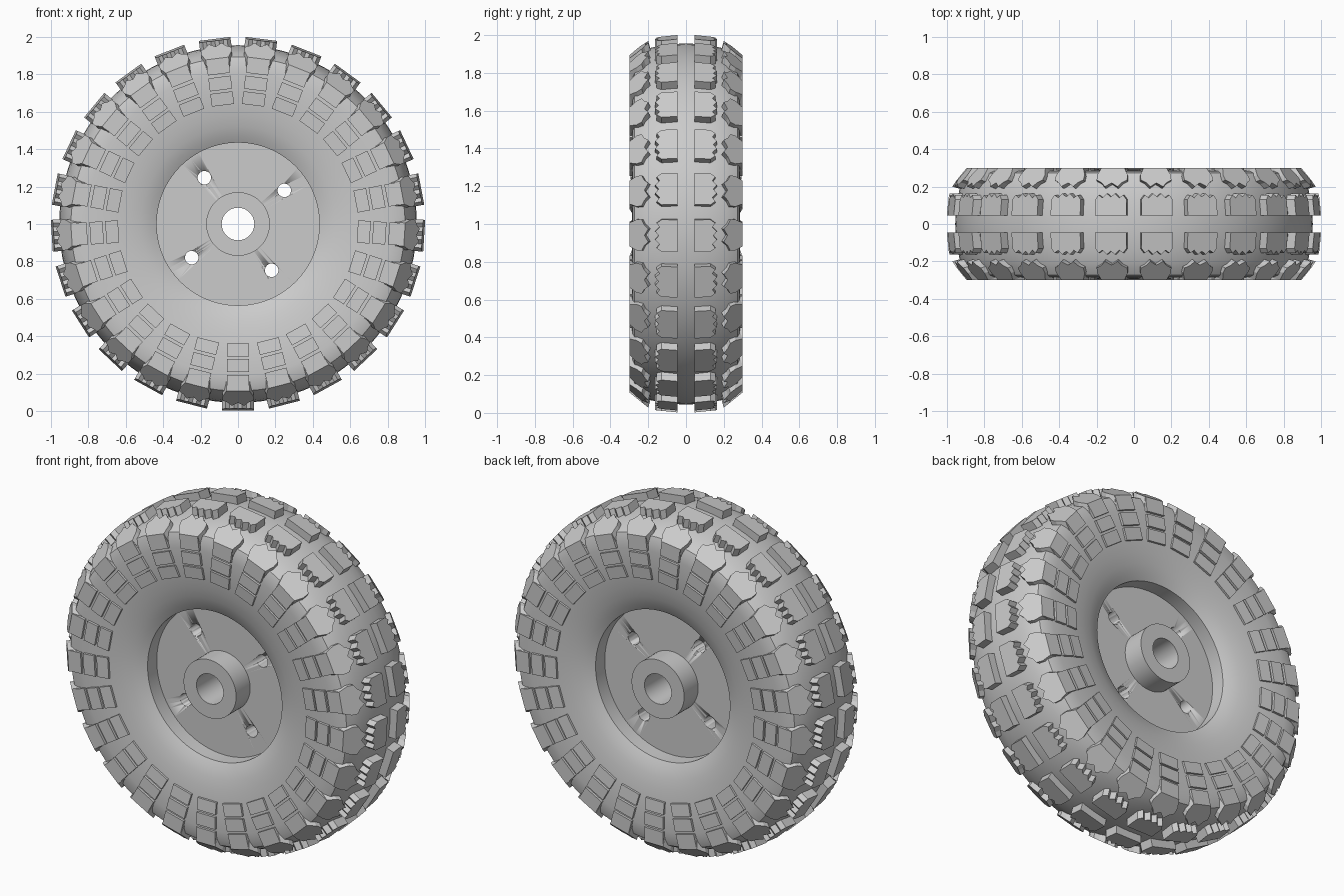
import bpy, bmesh, math
from mathutils import Vector, Matrix

cube = bpy.data.objects.get("Cube")
if cube:
    bpy.data.objects.remove(cube, do_unlink=True)

LUGS = 25
CENTRE = Vector((0, 0, 1))

grey = bpy.data.materials.new("rubber_grey")
grey.use_nodes = True
colour = (0.6, 0.6, 0.6, 1)
grey.diffuse_color = colour
grey.node_tree.nodes["Principled BSDF"].inputs["Base Color"].default_value = colour


def make_object(name, bm, smooth=False):
    bmesh.ops.recalc_face_normals(bm, faces=bm.faces)
    mesh = bpy.data.meshes.new(name)
    bm.to_mesh(mesh)
    bm.free()
    mesh.materials.append(grey)
    ob = bpy.data.objects.new(name, mesh)
    bpy.context.collection.objects.link(ob)
    bpy.ops.object.select_all(action='DESELECT')
    ob.select_set(True)
    bpy.context.view_layer.objects.active = ob
    if smooth:
        bpy.ops.object.shade_smooth_by_angle(angle=math.radians(28))
    return ob


def polar(angle, x, y, r):
    """Point at radius r on the wheel, shifted x along the tangent."""
    out = Vector((math.sin(angle), 0, -math.cos(angle)))
    tangent = Vector((math.cos(angle), 0, math.sin(angle)))
    return CENTRE + out * r + tangent * x + Vector((0, y, 0))


def lathe(name, profile, segments=100):
    """Spin a closed (radius, y) loop about the axle."""
    bm = bmesh.new()
    rings = [[bm.verts.new(polar(math.tau * i / segments, 0, y, r)) for r, y in profile]
             for i in range(segments)]
    count = len(profile)
    for i, ring in enumerate(rings):
        after = rings[(i + 1) % segments]
        for j in range(count):
            k = (j + 1) % count
            bm.faces.new((ring[j], ring[k], after[k], after[j]))
    return make_object(name, bm, True)


def lug_row(name, half, sink, symmetric=True):
    """Repeat a block round the wheel and mirror it to the other side.
    half: (x, y, r) points of the outline for x >= 0; sink: (y, r) extrusion."""
    outline = half + [(-x, y, r) for x, y, r in reversed(half) if x > 0]
    bm = bmesh.new()
    for i in range(LUGS):
        a = math.tau * i / LUGS
        top = [bm.verts.new(polar(a, *p)) for p in outline]
        low = [bm.verts.new(polar(a, x, y - sink[0], r - sink[1])) for x, y, r in outline]
        bm.faces.new(top)
        bm.faces.new(low[::-1])
        for j in range(len(top)):
            k = (j + 1) % len(top)
            bm.faces.new((top[j], low[j], low[k], top[k]))
    # Both sides of the wheel carry the same blocks
    copy = bmesh.ops.duplicate(bm, geom=bm.verts[:] + bm.edges[:] + bm.faces[:])["geom"]
    for v in copy:
        if isinstance(v, bmesh.types.BMVert):
            v.co.y = -v.co.y
    return make_object(name, bm)


# Tyre carcass with dished side walls
side = [(0.435, 0.215), (0.47, 0.234), (0.52, 0.252), (0.58, 0.266), (0.65, 0.277),
        (0.73, 0.284), (0.81, 0.286), (0.86, 0.283), (0.893, 0.272),
        (0.915, 0.235), (0.932, 0.19), (0.945, 0.13), (0.953, 0.065)]
lathe("tyre_carcass", side + [(0.956, 0)] + [(r, -y) for r, y in reversed(side)])

# Wheel plate with four bolt holes
plate = lathe("wheel_plate", [(0.13, -0.13), (0.44, -0.13), (0.44, 0.13), (0.13, 0.13)])
bm = bmesh.new()
for i in range(4):
    a = math.radians(36 + 90 * i)
    place = (Matrix.Translation(CENTRE + Vector((math.cos(a), 0, math.sin(a))) * 0.306)
             @ Matrix.Rotation(math.pi / 2, 4, 'X'))
    bmesh.ops.create_cone(bm, cap_ends=True, segments=32, radius1=0.036, radius2=0.036,
                          depth=0.6, matrix=place)
cutter = make_object("bolt_hole_cutter", bm, True)
cutter.hide_render = True
cut = plate.modifiers.new("bolt_holes", 'BOOLEAN')
cut.object = cutter
cut.solver = 'EXACT'
bpy.context.view_layer.objects.active = plate
bpy.ops.object.modifier_apply(modifier=cut.name)
bpy.data.objects.remove(cutter, do_unlink=True)

# Hub sleeve with open bore
lathe("hub_sleeve", [(0.087, -0.26), (0.17, -0.26), (0.17, 0.26), (0.087, 0.26)], 64)

# Centre tread blocks: straight inside, toothed outside
centre = [(0.085, 0.045), (0.085, 0.13), (0.066, 0.155), (0.045, 0.14), (0.022, 0.163), (0, 0.145)]
lug_row("centre_tread_blocks", [(x, y, 1.002 - 0.1 * y) for x, y in centre], (0, 0.06))

# Shoulder blocks: tapered outside, two teeth inside
shoulder = [(0.062, 0.3), (0.082, 0.262), (0.082, 0.235), (0.056, 0.222), (0.034, 0.2), (0, 0.22)]
lug_row("shoulder_blocks", [(x, y, 0.972 - 0.8 * (y - 0.2)) for x, y in shoulder], (0.02, 0.07))

# Three side wall blocks below each shoulder block
for name, r0, r1, y0, y1 in (("inner", 0.64, 0.708, 0.288, 0.295),
                             ("middle", 0.722, 0.792, 0.298, 0.3),
                             ("outer", 0.808, 0.892, 0.3, 0.3)):
    lug_row(name + "_side_blocks", [(0.06, y0, r0), (0.06, y1, r1)], (0.04, 0))
